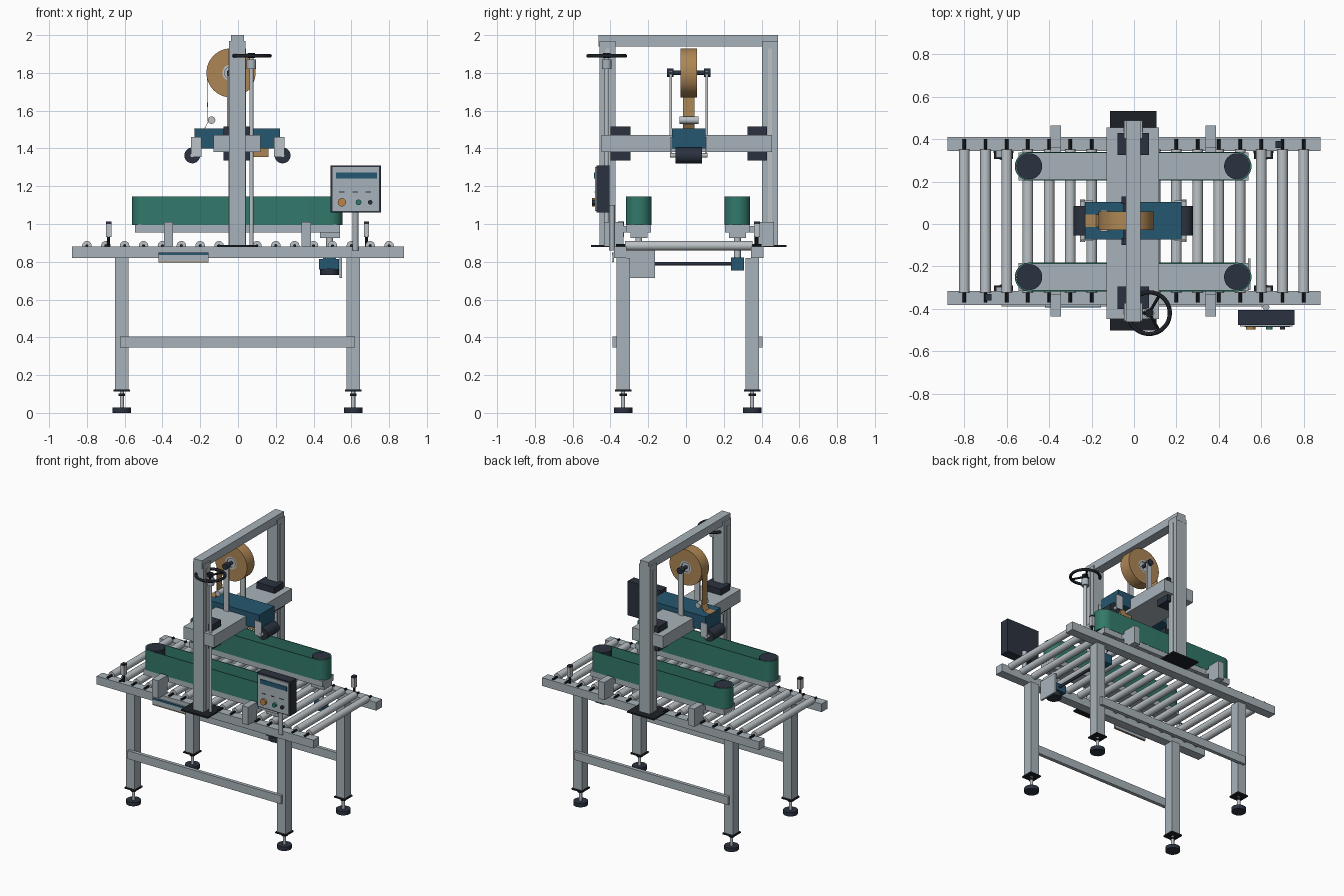
import bpy, bmesh, math
from mathutils import Vector, Matrix

if "Cube" in bpy.data.objects:
    bpy.data.objects.remove(bpy.data.objects["Cube"])


def colour(name, r, g, b):
    m = bpy.data.materials.new(name)
    m.diffuse_color = (r, g, b, 1)
    m.use_nodes = True
    m.node_tree.nodes["Principled BSDF"].inputs["Base Color"].default_value = m.diffuse_color
    return m


GREY = colour("painted grey", 0.39, 0.45, 0.49)
STEEL = colour("bright steel", 0.50, 0.54, 0.57)
DARK = colour("dark slate", 0.024, 0.032, 0.050)
BLACK = colour("black", 0.012, 0.015, 0.020)
BLUE = colour("deep blue", 0.019, 0.095, 0.165)
GREEN = colour("belt green", 0.032, 0.190, 0.145)
TAN = colour("tape tan", 0.42, 0.24, 0.09)
ORANGE = colour("button amber", 0.50, 0.23, 0.06)


def finish(name, bm, mat, smooth=False):
    bmesh.ops.recalc_face_normals(bm, faces=bm.faces)
    me = bpy.data.meshes.new(name)
    bm.to_mesh(me)
    bm.free()
    me.materials.append(mat)
    ob = bpy.data.objects.new(name, me)
    bpy.context.collection.objects.link(ob)
    if smooth:
        bpy.ops.object.select_all(action='DESELECT')
        ob.select_set(True)
        bpy.context.view_layer.objects.active = ob
        bpy.ops.object.shade_smooth_by_angle(angle=math.radians(35))
    return ob


def box(name, x, y, z, mat):
    """Box from (min, max) pairs."""
    bm = bmesh.new()
    size = [x[1] - x[0], y[1] - y[0], z[1] - z[0]]
    mid = Vector((sum(x) / 2, sum(y) / 2, sum(z) / 2))
    bmesh.ops.create_cube(bm, size=1, matrix=Matrix.Translation(mid) @ Matrix.Diagonal((*size, 1)))
    return finish(name, bm, mat)


def rod(name, a, b, r, mat, n=20):
    """Cylinder between two points."""
    a, b = Vector(a), Vector(b)
    d = b - a
    m = Matrix.Translation((a + b) / 2) @ d.to_track_quat('Z', 'Y').to_matrix().to_4x4()
    bm = bmesh.new()
    bmesh.ops.create_cone(bm, cap_ends=True, segments=n, radius1=r, radius2=r, depth=d.length, matrix=m)
    return finish(name, bm, mat, True)


def ring(name, outer, inner, height, mat, matrix):
    """Closed band between two matching outlines, raised along local z."""
    bm = bmesh.new()
    loops = [[bm.verts.new(matrix @ Vector((p[0], p[1], h))) for p in pts]
             for pts, h in ((outer, 0), (outer, height), (inner, height), (inner, 0))]
    n = len(outer)
    for k in range(4):
        l1, l2 = loops[k], loops[(k + 1) % 4]
        for i in range(n):
            j = (i + 1) % n
            bm.faces.new((l1[i], l1[j], l2[j], l2[i]))
    return finish(name, bm, mat, True)


def stadium(half, r, n=14):
    right = [(half + r * math.cos(t), r * math.sin(t))
             for t in [-math.pi / 2 + math.pi * i / n for i in range(n + 1)]]
    return right + [(-x, -y) for x, y in right]


def circle(r, n=48):
    return [(r * math.cos(2 * math.pi * i / n), r * math.sin(2 * math.pi * i / n)) for i in range(n)]


C = 0.015  # centre line of the machine in y

# Conveyor bed: rails, rollers and axles
for s in (-1, 1):
    y = C + s * 0.363
    box("side_rail", (-0.88, 0.88), (y - 0.033, y + 0.033), (0.82, 0.88), GREY)
for i in range(17):
    x = -0.8 + 0.1 * i
    rod("roller", (x, C - 0.337, 0.885), (x, C + 0.337, 0.885), 0.025, STEEL)
    rod("roller_axle", (x, C - 0.385, 0.885), (x, C + 0.385, 0.885), 0.008, BLACK, 8)

# Legs with levelling feet, and long stretchers
for y in (-0.333, 0.350):
    for x in (-0.615, 0.61):
        box("leg", (x - 0.035, x + 0.035), (y - 0.036, y + 0.036), (0.12, 0.82), GREY)
        box("leg_plate", (x - 0.044, x + 0.044), (y - 0.044, y + 0.044), (0.113, 0.123), BLACK)
        rod("foot_stem", (x, y, 0.02), (x, y, 0.115), 0.011, STEEL, 12)
        rod("foot_nut", (x, y, 0.09), (x, y, 0.103), 0.02, BLACK, 6)
        rod("foot_pad", (x, y, 0), (x, y, 0.028), 0.049, DARK, 24)
    s = -1 if y < 0 else 1
    ys = sorted((y + s * 0.03, y + s * 0.056))
    box("stretcher", (-0.625, 0.62), ys, (0.345, 0.405), GREY)

# Gantry columns, base plates, guide strips and top beam
for s in (-1, 1):
    y = C + s * 0.43
    box("column", (-0.047, 0.039), (y - 0.042, y + 0.042), (0.88, 1.97), GREY)
    box("column_guide", (-0.05, 0.042), (y - 0.011, y + 0.011), (0.89, 1.93), STEEL)
    yb = sorted((C + s * 0.33, C + s * 0.517))
    box("column_base", (-0.112, 0.105), yb, (0.877, 0.888), BLACK)
    yc = sorted((C + s * 0.31, C + s * 0.415))
    box("carriage_block", (-0.078, 0.07), yc, (1.335, 1.515), DARK)
box("top_beam", (-0.037, 0.031), (-0.463, 0.488), (1.94, 2.0), GREY)
box("cross_carriage", (-0.13, 0.118), (-0.447, 0.455), (1.38, 1.47), GREY)

# Lift screw and handwheel
wx, wy = 0.071, -0.42
rod("lift_screw", (wx, wy, 0.89), (wx, wy, 1.9), 0.011, STEEL, 16)
rod("screw_collar", (wx, wy, 1.82), (wx, wy, 1.87), 0.025, GREY)
rod("wheel_hub", (wx, wy, 1.88), (wx, wy, 1.905), 0.02, BLACK)
bpy.ops.mesh.primitive_torus_add(location=(wx, wy, 1.89), major_radius=0.098, minor_radius=0.010,
                                 major_segments=36, minor_segments=10)
wheel = bpy.context.object
wheel.name = "handwheel_rim"
wheel.data.materials.append(BLACK)
bpy.ops.object.shade_smooth_by_angle(angle=math.radians(60))
for k in range(3):
    a = math.radians(60 + 120 * k)
    rod("wheel_spoke", (wx, wy, 1.89), (wx + 0.098 * math.cos(a), wy + 0.098 * math.sin(a), 1.89),
        0.007, BLACK, 8)

# Taping head with end rollers and arms
box("tape_head", (-0.23, 0.223), (C - 0.088, C + 0.088), (1.40, 1.505), BLUE)
for x in (-0.242, 0.236):
    rod("press_roller", (x, C - 0.07, 1.363), (x, C + 0.07, 1.363), 0.042, DARK, 28)
    xa = -0.222 if x < 0 else 0.218
    for s in (-1, 1):
        ya = sorted((C + s * 0.088, C + s * 0.096))
        box("roller_arm", (xa - 0.028, xa + 0.028), ya, (1.355, 1.46), STEEL)
        rod("roller_pin", (x, C + s * 0.065, 1.363), (x, C + s * 0.10, 1.363), 0.012, STEEL, 12)
box("cutter_box", (0.07, 0.162), (C - 0.04, C + 0.04), (1.355, 1.40), TAN)

# Tape reel, hub, posts and tape path
rx, rz = -0.037, 1.80
face_y = Matrix.Translation((rx, C + 0.043, rz)) @ Matrix.Rotation(math.pi / 2, 4, 'X')
ring("tape_reel", circle(0.13), circle(0.045), 0.086, TAN, face_y)
ring("reel_core", circle(0.045), circle(0.033), 0.086, STEEL, face_y)
rod("reel_hub", (rx, C - 0.035, rz), (rx, C + 0.035, rz), 0.034, STEEL)
rod("reel_shaft", (rx, C - 0.115, rz), (rx, C + 0.115, rz), 0.012, DARK, 12)
for s in (-1, 1):
    yp = sorted((C + s * 0.088, C + s * 0.102))
    box("reel_post", (rx - 0.02, rx + 0.02), yp, (1.45, 1.81), STEEL)
    rod("reel_knob", (rx, C + s * 0.08, rz), (rx, C + s * 0.115, rz), 0.022, DARK)
rod("guide_roller", (-0.14, C - 0.05, 1.55), (-0.14, C + 0.05, 1.55), 0.02, STEEL)
bm = bmesh.new()
path = [(-0.165, 1.78), (-0.162, 1.56), (-0.16, 1.54), (-0.178, 1.506), (-0.232, 1.506)]
rows = [[bm.verts.new((x, C + w, z)) for w in (-0.03, 0.03)] for x, z in path]
for p, q in zip(rows, rows[1:]):
    bm.faces.new((p[0], p[1], q[1], q[0]))
tape = finish("tape_strip", bm, TAN)
mod = tape.modifiers.new("thickness", 'SOLIDIFY')
mod.thickness = 0.003

# Side drive belts with pulleys, floor plates and support brackets
for s in (-1, 1):
    y = 0.011 + s * 0.261
    ring("drive_belt", stadium(0.49, 0.068), stadium(0.49, 0.062), 0.15, GREEN,
         Matrix.Translation((-0.004, y, 0.995)))
    box("belt_frame", (-0.544, 0.54), (y - 0.066, y + 0.066), (0.955, 0.998), GREY)
    for x in (-0.494, 0.486):
        rod("belt_pulley", (x, y, 0.995), (x, y, 1.146), 0.0615, DARK, 32)
    for x in (-0.368, 0.362):
        yb = sorted((C + s * 0.345, C + s * 0.45))
        box("belt_bracket", (x - 0.025, x + 0.025), yb, (0.88, 1.01), GREY)
        yb = sorted((y, C + s * 0.40))
        box("bracket_bar", (x - 0.025, x + 0.025), yb, (0.955, 0.99), GREY)
    # drive column beneath each belt
    box("gear_housing", (0.435, 0.54), (y - 0.045, y + 0.045), (0.925, 0.955), GREY)
    rod("drive_spindle", (0.485, y, 0.80), (0.485, y, 0.93), 0.018, STEEL)
    box("gearbox", (0.45, 0.52), (y - 0.035, y + 0.035), (0.755, 0.822), BLUE)

# Motor, mounting plate and cross shaft
rod("drive_motor", (0.485, -0.25, 0.73), (0.485, -0.25, 0.765), 0.05, DARK, 24)
box("motor_body", (0.43, 0.535), (-0.29, -0.19), (0.76, 0.815), BLUE)
box("motor_plate", (0.538, 0.55), (-0.31, -0.163), (0.715, 0.86), GREY)
rod("cross_shaft", (0.485, -0.2, 0.79), (0.485, 0.25, 0.79), 0.010, DARK, 12)

# Rating plate on the front rail
box("rail_plate", (-0.42, -0.155), (-0.39, -0.38), (0.80, 0.85), GREY)
box("rail_plate_band", (-0.42, -0.155), (-0.393, -0.388), (0.836, 0.85), BLUE)
box("rail_plate_edge", (-0.42, -0.155), (-0.393, -0.388), (0.797, 0.802), TAN)

# Box sensors on the rails
for x, y in ((-0.685, -0.345), (0.68, 0.375)):
    rod("sensor_stem", (x, y, 0.88), (x, y, 0.94), 0.009, BLACK, 10)
    box("sensor", (x - 0.014, x + 0.014), (y - 0.016, y + 0.016), (0.93, 1.0), STEEL)
    box("sensor_cap", (x - 0.014, x + 0.014), (y - 0.016, y + 0.016), (1.0, 1.012), DARK)

# Control panel on its post
rod("panel_post", (0.622, -0.392, 0.86), (0.622, -0.392, 1.1), 0.016, GREY)
box("panel_box", (0.489, 0.757), (-0.475, -0.405), (1.06, 1.31), DARK)
box("panel_face", (0.499, 0.747), (-0.482, -0.474), (1.069, 1.301), GREY)
box("panel_band", (0.52, 0.735), (-0.486, -0.481), (1.24, 1.272), BLUE)
for x, r, m in ((0.55, 0.022, ORANGE), (0.638, 0.015, GREEN), (0.70, 0.012, DARK)):
    rod("panel_button", (x, -0.481, 1.115), (x, -0.498, 1.115), r, m)
for i in range(3):
    x = 0.55 + 0.07 * i
    box("panel_mark", (x - 0.015, x + 0.015), (-0.484, -0.481), (1.168, 1.173), DARK)
